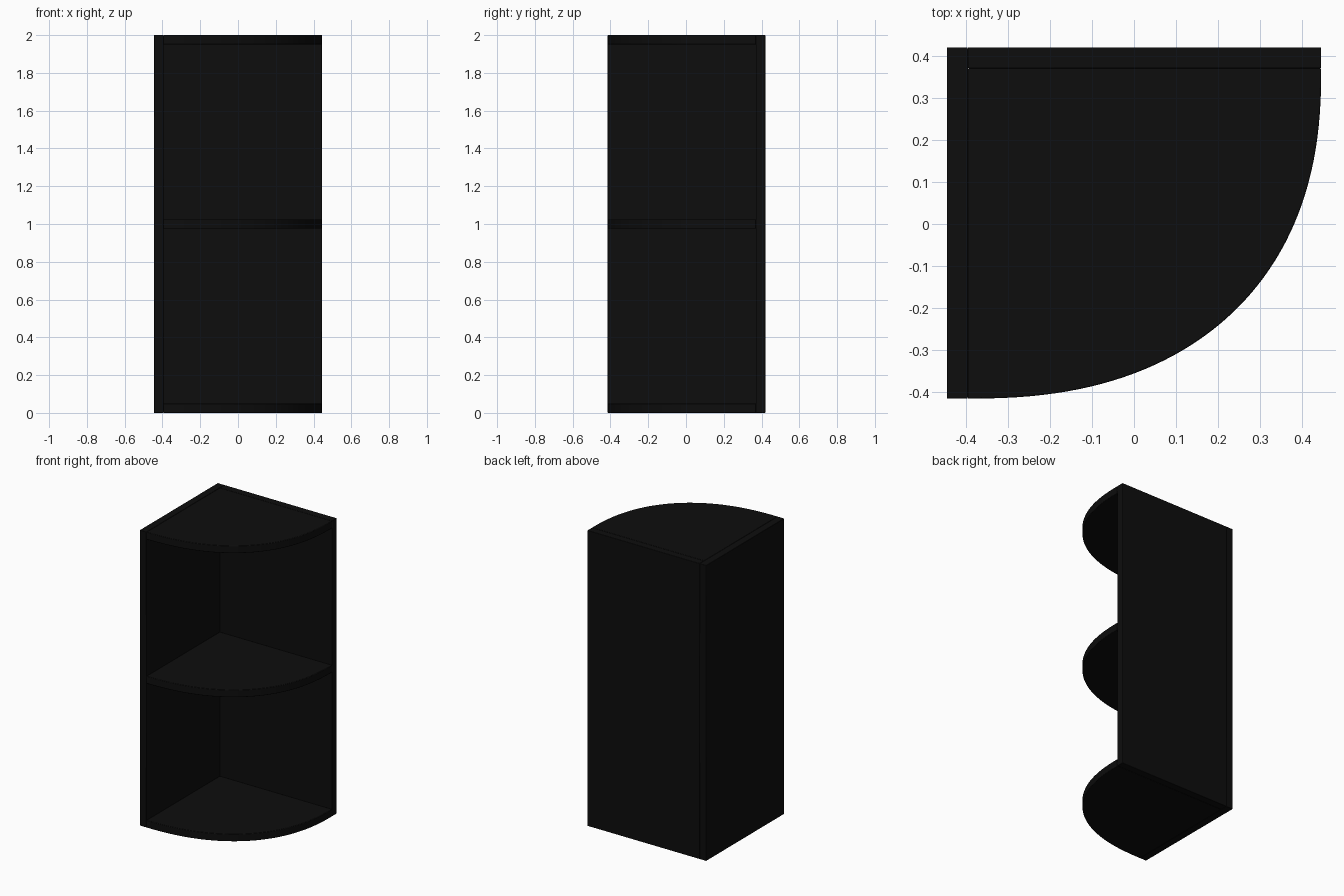
import bpy, bmesh, math

cube = bpy.data.objects.get("Cube")
if cube:
    bpy.data.objects.remove(cube, do_unlink=True)

black = bpy.data.materials.new("matte_black")
black.use_nodes = True
colour = (0.004, 0.004, 0.004, 1)
black.diffuse_color = colour
black.node_tree.nodes["Principled BSDF"].inputs["Base Color"].default_value = colour

LEFT, RIGHT, FRONT, BACK = -0.445, 0.445, -0.415, 0.42
HEIGHT, BOARD = 2.0, 0.05


def board(name, outline, bottom, top):
    """Extrude a flat outline into a board with softened edges."""
    bm = bmesh.new()
    face = bm.faces.new([bm.verts.new((x, y, bottom)) for x, y in outline])
    result = bmesh.ops.extrude_face_region(bm, geom=[face])
    verts = [v for v in result["geom"] if isinstance(v, bmesh.types.BMVert)]
    bmesh.ops.translate(bm, verts=verts, vec=(0, 0, top - bottom))
    bmesh.ops.recalc_face_normals(bm, faces=bm.faces)
    mesh = bpy.data.meshes.new(name)
    bm.to_mesh(mesh)
    bm.free()
    mesh.materials.append(black)
    obj = bpy.data.objects.new(name, mesh)
    bpy.context.collection.objects.link(obj)
    bevel = obj.modifiers.new("soft_edges", 'BEVEL')
    bevel.width = 0.003
    bevel.segments = 2
    bevel.limit_method = 'ANGLE'
    bpy.ops.object.select_all(action='DESELECT')
    obj.select_set(True)
    bpy.context.view_layer.objects.active = obj
    bpy.ops.object.shade_smooth_by_angle(angle=math.radians(35))
    return obj


def rectangle(x0, x1, y0, y1):
    return [(x0, y0), (x1, y0), (x1, y1), (x0, y1)]


# Two upright panels meeting at the back corner
inner_x, inner_y = LEFT + BOARD, BACK - BOARD
board("side_panel", rectangle(LEFT, inner_x, FRONT, BACK), 0, HEIGHT)
board("back_panel", rectangle(inner_x, RIGHT, inner_y, BACK), 0, HEIGHT)

# Rounded shelf outline: a full-bodied quarter curve from the corner
STEPS, POWER = 48, 2 / 2.35
curve = [(inner_x, inner_y)]
for i in range(STEPS + 1):
    a = math.pi / 2 * i / STEPS
    across = max(math.sin(a), 0) ** POWER
    forward = max(math.cos(a), 0) ** POWER
    curve.append((inner_x + (RIGHT - inner_x) * across,
                  inner_y + (FRONT - inner_y) * forward))

# Bottom, middle and top shelves
for name, z in (("bottom_shelf", 0), ("middle_shelf", (HEIGHT - BOARD) / 2),
                ("top_shelf", HEIGHT - BOARD)):
    board(name, curve, z, z + BOARD)
